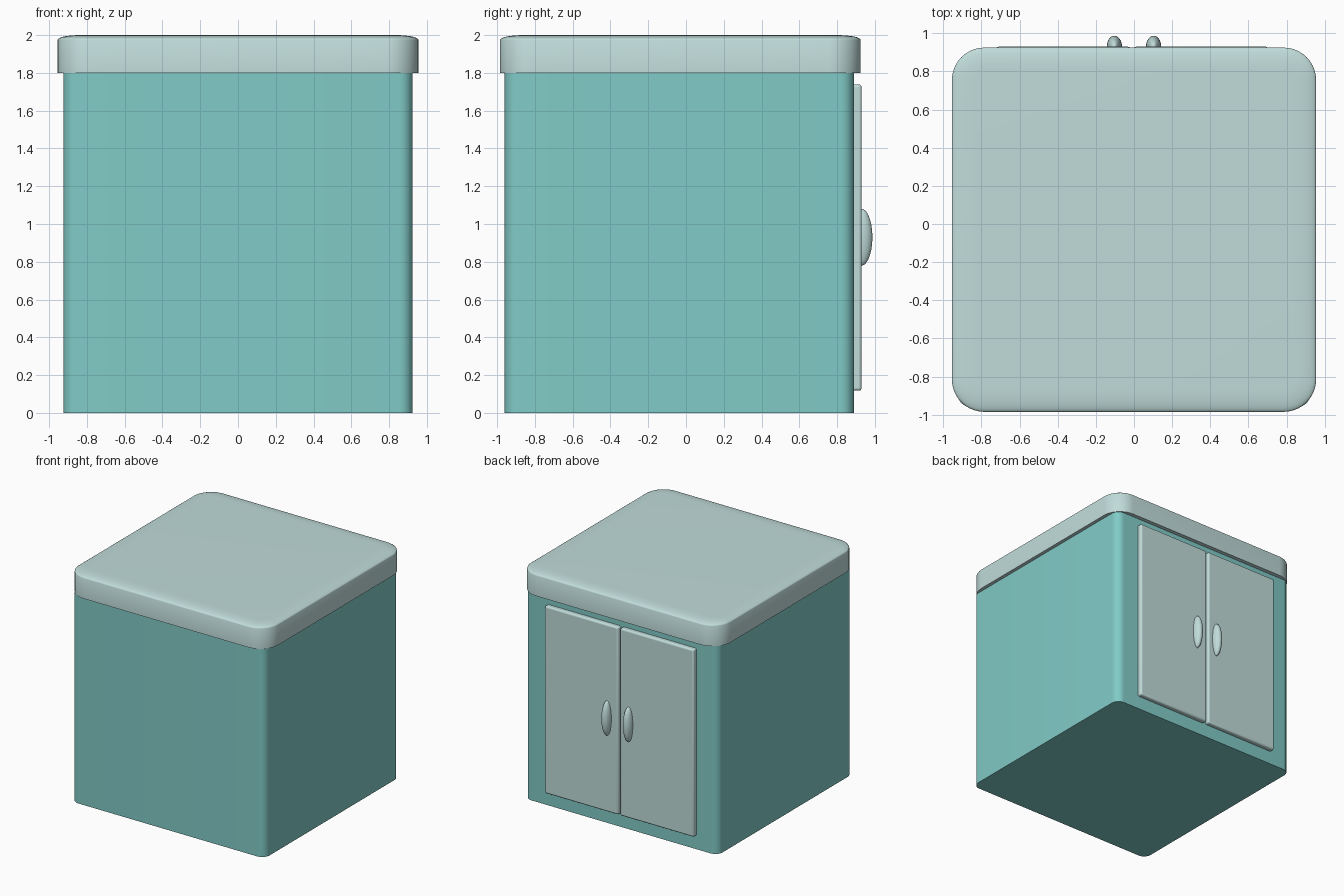
import bpy, bmesh, math

if "Cube" in bpy.data.objects:
    bpy.data.objects.remove(bpy.data.objects["Cube"])


def material(name, rgb):
    m = bpy.data.materials.new(name)
    m.diffuse_color = (*rgb, 1)
    m.use_nodes = True
    m.node_tree.nodes["Principled BSDF"].inputs["Base Color"].default_value = m.diffuse_color
    return m


TEAL = material("teal_paint", (0.22, 0.597, 0.571))
PALE = material("pale_paint", (0.527, 0.716, 0.701))


def finish(obj, mat, angle=40):
    obj.data.materials.append(mat)
    bpy.ops.object.select_all(action='DESELECT')
    obj.select_set(True)
    bpy.context.view_layer.objects.active = obj
    bpy.ops.object.shade_smooth_by_angle(angle=math.radians(angle))


def rounded_ring(half, r, steps=10):
    pts = []
    for q, (sx, sy) in enumerate([(1, 1), (-1, 1), (-1, -1), (1, -1)]):
        for i in range(steps + 1):
            a = math.pi / 2 * (q + i / steps)
            pts.append((sx * (half - r) + r * math.cos(a),
                        sy * (half - r) + r * math.sin(a)))
    return pts


def rounded_block(name, half, r, levels, cy, mat):
    """Stack rounded squares; levels are (inset, z) pairs."""
    bm = bmesh.new()
    rings = [[bm.verts.new((x, y + cy, z)) for x, y in rounded_ring(half - d, r - d)]
             for d, z in levels]
    n = len(rings[0])
    for a, b in zip(rings, rings[1:]):
        for i in range(n):
            j = (i + 1) % n
            bm.faces.new((a[i], a[j], b[j], b[i]))
    bm.faces.new(rings[0][::-1])
    bm.faces.new(rings[-1])
    me = bpy.data.meshes.new(name)
    bm.to_mesh(me)
    bm.free()
    obj = bpy.data.objects.new(name, me)
    bpy.context.collection.objects.link(obj)
    finish(obj, mat)


# cabinet body
rounded_block("cabinet_body", 0.925, 0.07, [(0, 0), (0, 1.8)], -0.035, TEAL)

# countertop with softly crowned upper edge
crown = [(0.12 * (1 - math.cos(t)), 1.975 + 0.025 * math.sin(t))
         for t in [math.pi / 2 * i / 8 for i in range(9)]]
rounded_block("countertop", 0.955, 0.17, [(0, 1.8)] + crown, -0.03, PALE)

# pair of doors and handles on the +y side
for side, s in (("left", 1), ("right", -1)):
    bpy.ops.mesh.primitive_cube_add(size=1, location=(-0.01 + s * 0.361, 0.9, 0.928))
    door = bpy.context.object
    door.name = side + "_door"
    door.scale = (0.706, 0.06, 1.622)
    bpy.ops.object.transform_apply(location=False, rotation=False, scale=True)
    bev = door.modifiers.new("soft_edges", 'BEVEL')
    bev.width, bev.segments = 0.015, 4
    finish(door, PALE)

    bpy.ops.mesh.primitive_uv_sphere_add(segments=32, ring_count=20, radius=1,
                                         location=(s * 0.103, 0.93, 0.93))
    handle = bpy.context.object
    handle.name = side + "_handle"
    handle.scale = (0.04, 0.057, 0.15)
    bpy.ops.object.transform_apply(location=False, rotation=False, scale=True)
    finish(handle, PALE)
